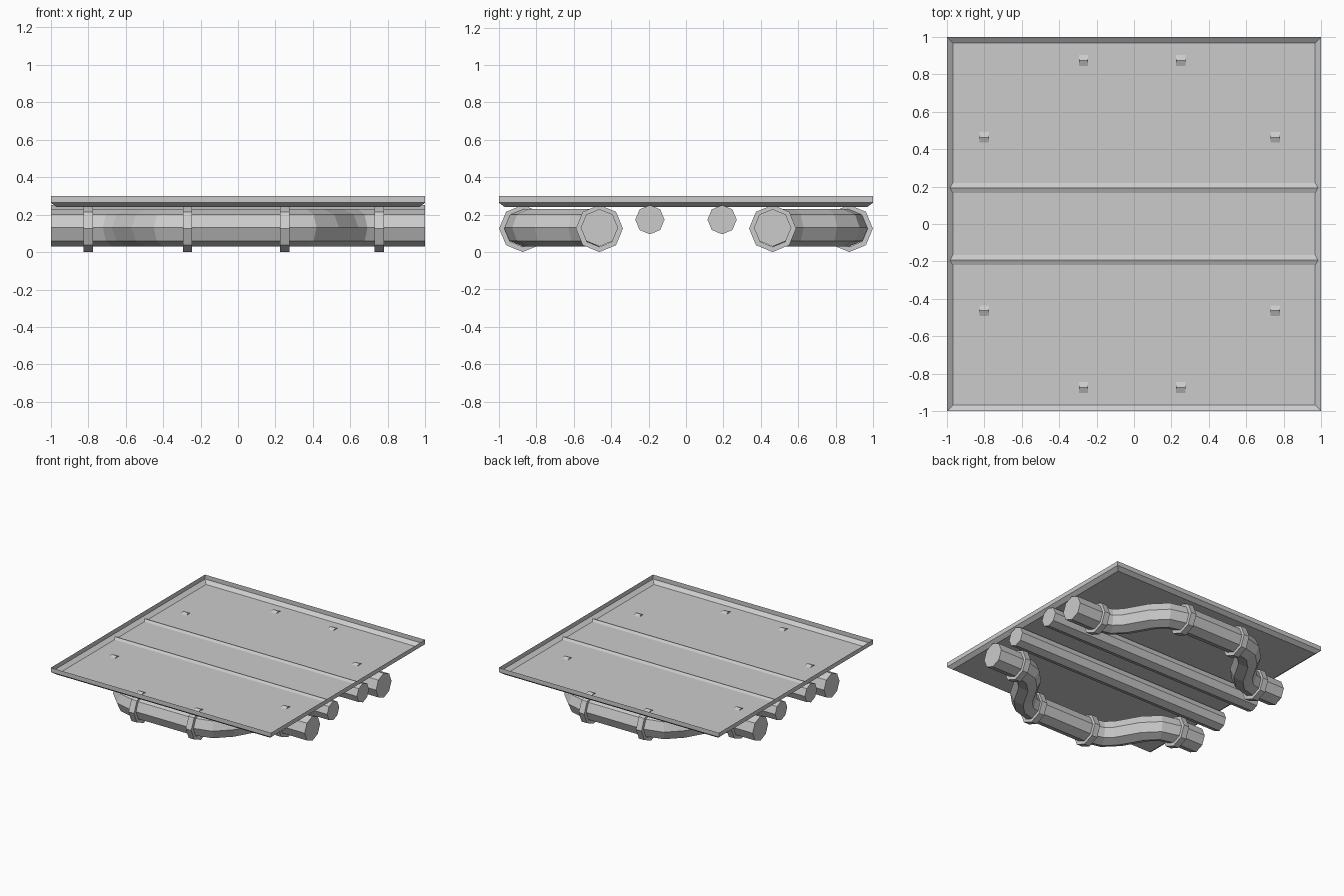
import bpy, bmesh
from math import sin, cos, tan, pi, radians
from mathutils import Vector

if "Cube" in bpy.data.objects:
    bpy.data.objects.remove(bpy.data.objects["Cube"])

SIDES = 8


def finish(name, bm, mirror=True, recalc=True):
    if recalc:
        bmesh.ops.recalc_face_normals(bm, faces=bm.faces[:])
    me = bpy.data.meshes.new(name)
    bm.to_mesh(me)
    bm.free()
    ob = bpy.data.objects.new(name, me)
    bpy.context.collection.objects.link(ob)
    if mirror:
        mod = ob.modifiers.new("mirror_y", 'MIRROR')
        mod.use_axis = (False, True, False)
    return ob


def bridge(bm, a, b):
    n = len(a)
    for i in range(n):
        j = (i + 1) % n
        bm.faces.new((a[i], a[j], b[j], b[i]))


def ring(bm, centre, angle, r):
    # octagon standing upright, facing along the given heading in the xy plane
    side = Vector((-sin(angle), cos(angle), 0))
    up = Vector((0, 0, 1))
    return [bm.verts.new(centre + side * r * cos(2 * pi * k / SIDES)
                         + up * r * sin(2 * pi * k / SIDES)) for k in range(SIDES)]


def pipe(name, path, r):
    # path: (x, y, z, heading)
    bm = bmesh.new()
    rings = [ring(bm, Vector(p[:3]), p[3], r) for p in path]
    for a, b in zip(rings, rings[1:]):
        bridge(bm, a, b)
    bm.faces.new(rings[0])
    bm.faces.new(rings[-1])
    return finish(name, bm)


def clamp(name, x, y, z, r_out, r_in, w):
    bm = bmesh.new()
    rs = [ring(bm, Vector((x + s * w / 2, y, z)), 0, r)
          for s, r in ((-1, r_in), (-1, r_out), (1, r_out), (1, r_in))]
    for a, b in zip(rs, rs[1:]):
        bridge(bm, a, b)
    return finish(name, bm)


# shallow open tray on top: floor, sloped edge, upright rim
bm = bmesh.new()
loops = [[bm.verts.new((sx * h, sy * h, z)) for sx, sy in ((-1, -1), (1, -1), (1, 1), (-1, 1))]
         for h, z in ((0.968, 0.24), (1, 0.264), (1, 0.30))]
bm.faces.new(loops[0][::-1])
for a, b in zip(loops, loops[1:]):
    bridge(bm, a, b)
finish("tray", bm, mirror=False, recalc=False)

# thin straight pipes
pipe("thin_pipe", [(-1, 0.193, 0.173, 0), (1, 0.193, 0.173, 0)], 0.078)

# thick pipe with a double bend on each side
Y_IN, Y_OUT, Z, R, BEND = 0.463, 0.873, 0.13, 0.23, 60


def double_bend(xc):
    # inner-to-outer bend, travelling along +x, centred on xc
    pts = []
    dy = (Y_OUT - Y_IN) - 2 * R * (1 - cos(radians(BEND)))
    half = R * sin(radians(BEND)) + dy / tan(radians(BEND)) / 2
    for a in (0, BEND / 2, BEND):
        t = radians(a)
        pts.append((xc - half + R * sin(t), Y_IN + R * (1 - cos(t)), Z, t))
    for a in (BEND, BEND / 2, 0):
        t = radians(a)
        pts.append((xc + half - R * sin(t), Y_OUT - R * (1 - cos(t)), Z, t))
    return pts


left = double_bend(-0.535)
right = [(-x, y, z, -t) for x, y, z, t in reversed(double_bend(-0.505))]
pipe("bent_pipe", [(-1, Y_IN, Z, 0)] + left + right + [(1, Y_IN, Z, 0)], 0.1)

# clamp rings around the bent pipe
for i, (x, y) in enumerate(((-0.80, Y_IN), (-0.27, Y_OUT), (0.25, Y_OUT), (0.755, Y_IN))):
    clamp(f"pipe_clamp_{i + 1}", x, y, 0.126, 0.126, 0.098, 0.05)
